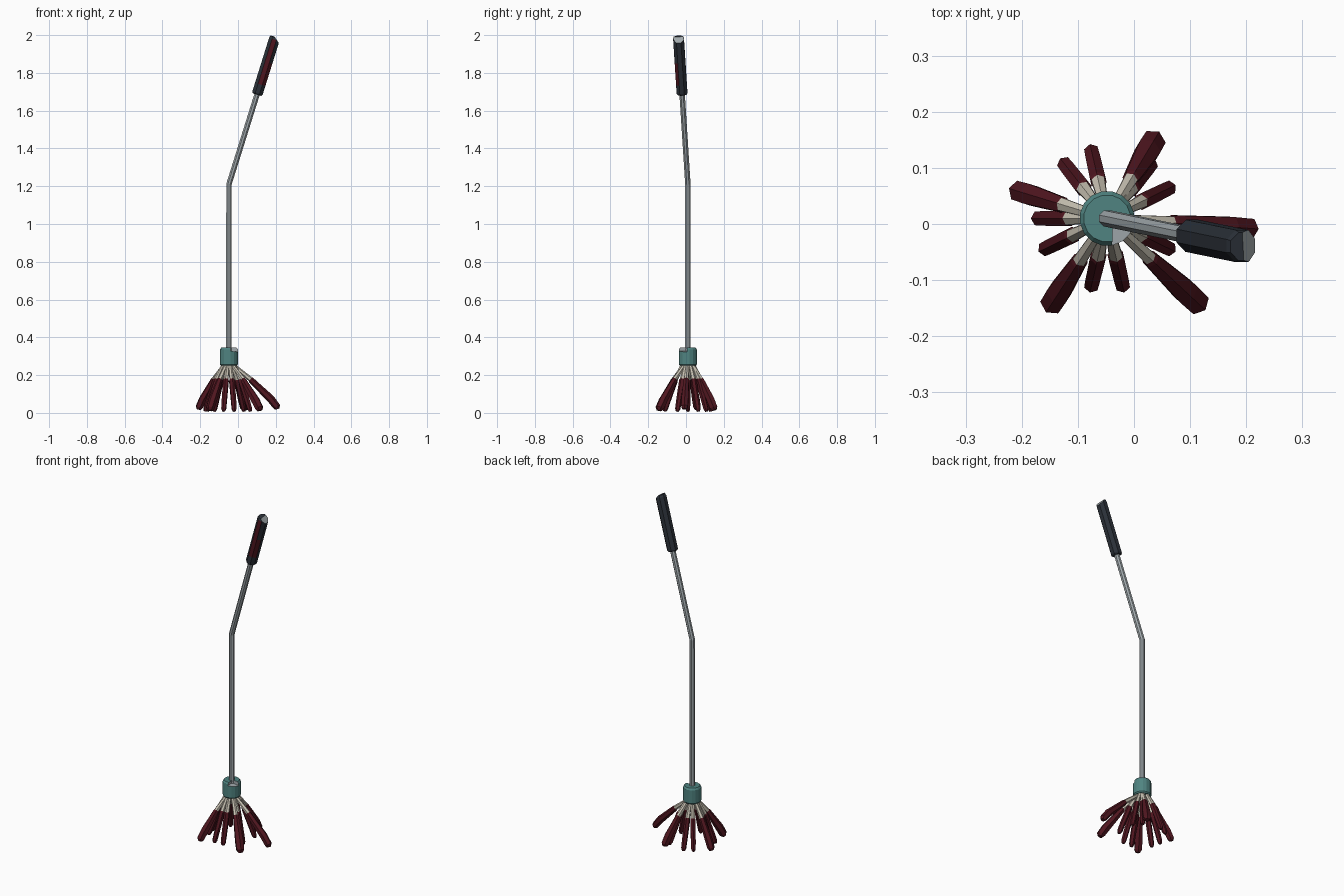
import bpy, bmesh, math
from mathutils import Vector, Matrix

if "Cube" in bpy.data.objects:
    bpy.data.objects.remove(bpy.data.objects["Cube"])

def material(name, rgb):
    m = bpy.data.materials.new(name)
    m.diffuse_color = (*rgb, 1)
    m.use_nodes = True
    m.node_tree.nodes["Principled BSDF"].inputs["Base Color"].default_value = m.diffuse_color
    return m

steel = material("steel", (0.36, 0.40, 0.42))
teal = material("teal", (0.08, 0.23, 0.22))
rubber = material("rubber", (0.024, 0.03, 0.04))
red = material("dark_red", (0.08, 0.008, 0.014))
cream = material("cream", (0.58, 0.54, 0.45))

def tube(name, pts, radii, sides, mats, pick=lambda ring, side: 0, up=(0, 1, 0)):
    """Capped tube along pts; pick(ring, side) gives the material slot."""
    pts = [Vector(p) for p in pts]
    bm = bmesh.new()
    rings = []
    for i, p in enumerate(pts):
        d = Vector((0, 0, 0))
        if i > 0:
            d += (p - pts[i - 1]).normalized()
        if i < len(pts) - 1:
            d += (pts[i + 1] - p).normalized()
        d.normalize()
        u = Vector(up)
        u = (u - d * u.dot(d)).normalized()
        v = d.cross(u)
        rings.append([bm.verts.new(p + radii[i] * (u * math.cos(a) + v * math.sin(a)))
                      for a in (2 * math.pi * (k + 0.5) / sides for k in range(sides))])
    for i in range(len(rings) - 1):
        for k in range(sides):
            n = (k + 1) % sides
            f = bm.faces.new((rings[i][k], rings[i][n], rings[i + 1][n], rings[i + 1][k]))
            f.material_index = pick(i, k)
    bm.faces.new(rings[0][::-1]).material_index = pick(0, 0)
    bm.faces.new(rings[-1]).material_index = pick(len(rings) - 2, 0)
    bmesh.ops.recalc_face_normals(bm, faces=bm.faces)
    me = bpy.data.meshes.new(name)
    bm.to_mesh(me)
    bm.free()
    for m in mats:
        me.materials.append(m)
    ob = bpy.data.objects.new(name, me)
    bpy.context.collection.objects.link(ob)
    return ob

CX, CY = -0.048, 0.01
bend = Vector((CX, CY, 1.21))
top = Vector((0.196, -0.04, 1.99))
along = lambda t: bend.lerp(top, t)

# Bent pole
tube("pole", [(CX, CY, 0.27), bend, along(0.64)], [0.0155] * 3, 8, [steel])

# Grip with stained faces on the front right
stain = {(2, 3), (2, 4), (3, 3), (3, 4), (4, 3), (5, 3)}
ts = [0.61, 0.62, 0.68, 0.75, 0.83, 0.90, 0.985, 1.0]
grip = tube("grip", [along(t) for t in ts], [0.025] + [0.031] * 6 + [0.027], 8,
            [rubber, red, steel], lambda i, k: 1 if (i, k) in stain else 0)

# Broken corner at the end of the grip
bm = bmesh.new()
bm.from_mesh(grip.data)
cut = bmesh.ops.bisect_plane(bm, geom=bm.verts[:] + bm.edges[:] + bm.faces[:],
                             plane_co=(0.196, -0.04, 1.988), plane_no=(0.83, 0, 0.56),
                             clear_outer=True)
edges = [e for e in cut["geom_cut"] if isinstance(e, bmesh.types.BMEdge)]
for f in bmesh.ops.contextual_create(bm, geom=edges)["faces"]:
    f.material_index = 2
bmesh.ops.recalc_face_normals(bm, faces=bm.faces)
bm.to_mesh(grip.data)
bm.free()

# Collar with a chipped corner
collar = tube("collar", [(CX, CY, z) for z in (0.25, 0.257, 0.335, 0.345)],
              [0.044, 0.049, 0.049, 0.042], 16, [teal, steel])
bm = bmesh.new()
bmesh.ops.create_cube(bm, size=1, matrix=Matrix.Translation((0.015, -0.05, 0.366))
                      @ Matrix.Rotation(math.radians(8), 4, "Y")
                      @ Matrix.Diagonal((0.1, 0.11, 0.09, 1)))
for f in bm.faces:
    f.material_index = 1
me = bpy.data.meshes.new("collar_chip_cutter")
bm.to_mesh(me)
bm.free()
me.materials.append(teal)
me.materials.append(steel)
cutter = bpy.data.objects.new("collar_chip_cutter", me)
bpy.context.collection.objects.link(cutter)
cutter.hide_render = True
cutter.display_type = "WIRE"
mod = collar.modifiers.new("chip", "BOOLEAN")
mod.operation = "DIFFERENCE"
mod.solver = "EXACT"
mod.object = cutter

# Mop strands: (angle, reach, tip half width, tip height)
strands = [(a, 0.132, 0.014, 0.008) for a in (26, 51, 103, 128, 180, 206, 257, 283, 334)]
strands += [(59, 0.172, 0.023, 0.014), (163, 0.176, 0.02, 0.018), (237, 0.192, 0.022, 0.012),
            (317, 0.232, 0.023, 0.012), (-4, 0.265, 0.02, 0.02)]
for n, (ang, reach, w, tip) in enumerate(strands):
    a = math.radians(ang)
    r = reach - w * 0.4
    path = [(0.022, 0.275), (0.034, 0.245), (0.36 * r + 0.022, 0.178),
            (0.38 * r + 0.022, 0.172), (0.86 * r, tip + 0.055), (r - 0.004, tip + 0.014), (r, tip)]
    pts = [(CX + d * math.cos(a), CY + d * math.sin(a), z) for d, z in path]
    tube(f"strand_{n + 1}", pts, [0.009, 0.010, 0.0135, 0.016, w + 0.001, w, w * 0.6], 6,
         [cream, red], lambda i, k: 1 if i >= 2 else 0,
         up=(-math.sin(a), math.cos(a), 0))
